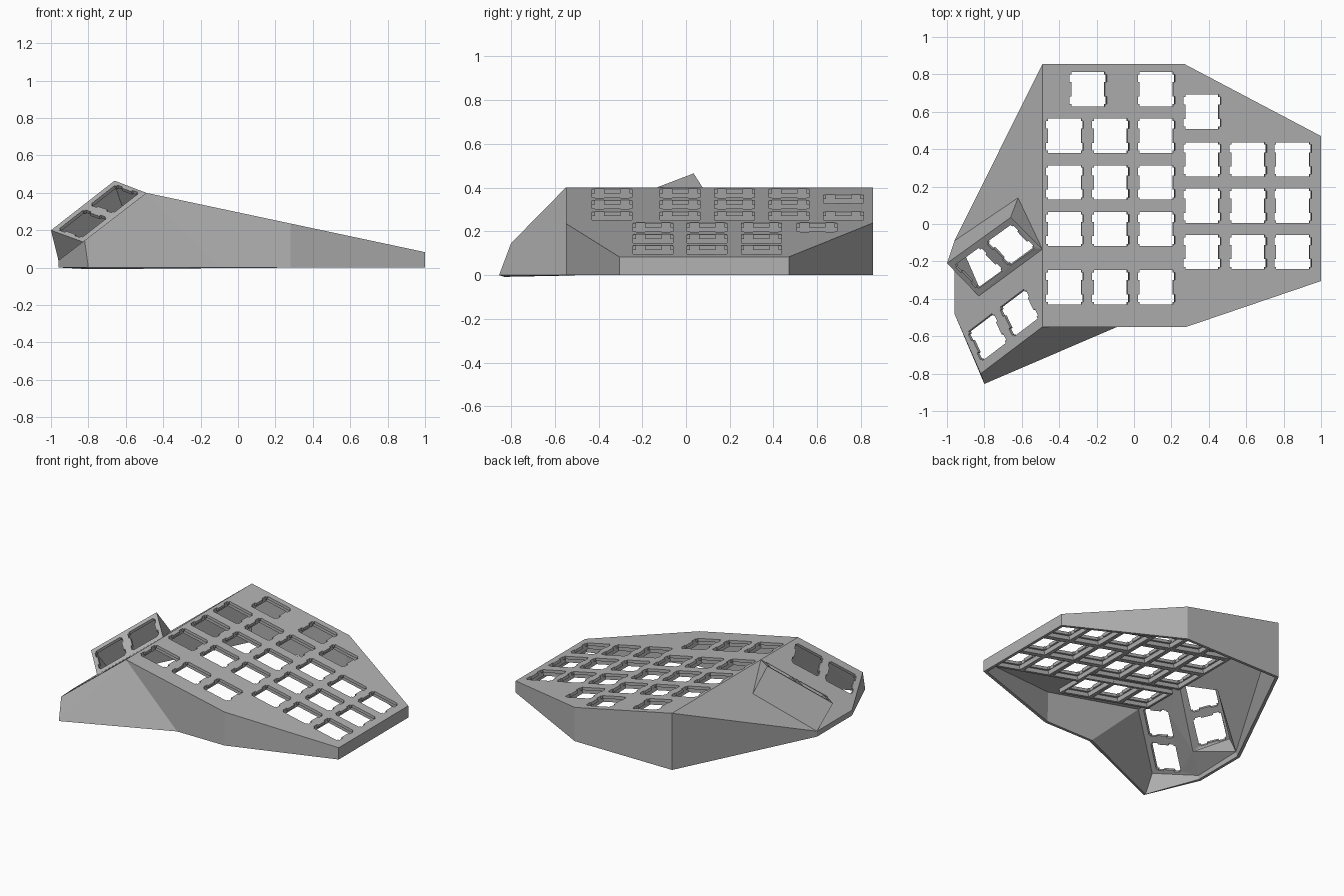
import bpy, bmesh
from math import atan2, cos, sin
from mathutils import Vector as V

cube = bpy.data.objects.get("Cube")
if cube:
    bpy.data.objects.remove(cube)

PITCH, WALL = 0.249, 0.02

grey = bpy.data.materials.new("plain grey")
grey.use_nodes = True
grey.diffuse_color = (0.45, 0.45, 0.45, 1)
grey.node_tree.nodes["Principled BSDF"].inputs["Base Color"].default_value = (0.45, 0.45, 0.45, 1)


def deck(x, y):
    """Point on the main key deck, which falls to the outer side."""
    return V((x, y, 0.4 - 0.2127 * (x + 0.49)))


def slope(x, y):
    """Point on the steep thumb slope."""
    return V((x, y, 0.4 + 0.77 * (x + 0.49)))


def finish(bm, name):
    mesh = bpy.data.meshes.new(name)
    bm.to_mesh(mesh)
    bm.free()
    mesh.materials.append(grey)
    ob = bpy.data.objects.new(name, mesh)
    bpy.context.collection.objects.link(ob)
    return ob


# Corner points of the case
points = {
    "ridge_front": deck(-0.49, -0.55), "ridge_mid": deck(-0.49, -0.135),
    "ridge_back": deck(-0.49, 0.855), "back": deck(0.27, 0.855),
    "side_back": deck(1, 0.47), "side_front": deck(1, -0.305),
    "front": deck(0.28, -0.55),
    "tip": slope(-0.82, -0.80), "low_front": slope(-0.96, -0.48),
    "low_back": slope(-0.96, -0.09), "pod_front": slope(-0.83, -0.385),
    "pod_back": slope(-0.62, 0.14),
    "pod_left": V((-1, -0.21, 0.2)), "pod_top": V((-0.66, 0.035, 0.465)),
    "tip_foot": V((-0.80, -0.855, 0)), "kink_foot": V((-0.09, -0.55, 0)),
}
for key in ("ridge_back", "back", "side_back", "side_front", "front", "low_front", "low_back"):
    p = points[key]
    points[key + "_foot"] = V((p.x, p.y, 0))

# Key positions on the deck
keys = [(x, y) for x in (-0.37, -0.125, 0.12) for y in (0.472, 0.222, -0.027, -0.338)]
keys += [(x, y) for x in (0.365, 0.61, 0.85) for y in (0.345, 0.097, -0.15)]
keys += [(-0.245, 0.72), (0.12, 0.72), (0.365, 0.6)]
tilt = atan2(0.2127, 1)
deck_u, deck_v = V((cos(tilt), 0, -sin(tilt))), V((0, 1, 0))
deck_n = deck_u.cross(deck_v)

# Switch opening: a square with two clip notches on each side
A, B, N1, N2 = 0.0915, 0.102, 0.038, 0.079
half = [(A, -A), (A, -N2), (B, -N2), (B, -N1), (A, -N1),
        (A, N1), (B, N1), (B, N2), (A, N2), (A, A)]
opening = half + [(-x, -y) for x, y in half]

bm = bmesh.new()
verts = {k: bm.verts.new(p) for k, p in points.items()}


def loop_edges(vs):
    return [bm.edges.get((a, b)) or bm.edges.new((a, b)) for a, b in zip(vs, vs[1:] + vs[:1])]


def plate(names, centres, u, v):
    """Flat panel pierced by switch openings."""
    edges = loop_edges([verts[n] for n in names.split()])
    for c in centres:
        edges += loop_edges([bm.verts.new(c + u * x + v * y) for x, y in opening])
    bmesh.ops.triangle_fill(bm, use_beauty=True, use_dissolve=False, edges=edges, normal=u.cross(v))


# Main deck
plate("ridge_front front side_front side_back back ridge_back ridge_mid",
      [deck(x, y) for x, y in keys], deck_u, deck_v)

# Thumb slope
u = (points["ridge_front"] - points["tip"]).normalized()
n = V((-0.77, 0, 1)).normalized()
plate("ridge_front ridge_mid pod_front low_back low_front tip",
      [slope(-0.785, -0.605), slope(-0.615, -0.475)], u, n.cross(u))

# Raised thumb pod
origin = points["pod_left"]
along = points["pod_top"] - origin
down = points["pod_front"] - origin
u = along.normalized()
n = down.cross(along).normalized()
plate("pod_left pod_front ridge_mid pod_top",
      [origin + along * t + down * 0.5 for t in (0.25, 0.75)], u, n.cross(u))

# Pod sides, rear slope and outer walls
panels = ["pod_left pod_top pod_back low_back", "pod_top ridge_mid pod_back",
          "pod_left low_back pod_front", "ridge_mid ridge_back low_back pod_back",
          "ridge_front front front_foot kink_foot", "ridge_front kink_foot tip_foot",
          "ridge_front tip_foot tip", "tip tip_foot low_front_foot low_front"]
rim = "low_front low_back ridge_back back side_back side_front front".split()
panels += [f"{a} {b} {b}_foot {a}_foot" for a, b in zip(rim, rim[1:])]
for panel in panels:
    bm.faces.new([verts[n] for n in panel.split()])

bmesh.ops.recalc_face_normals(bm, faces=bm.faces)
deck_face = next(f for f in verts["side_front"].link_faces if abs(f.normal.z) > 0.9)
if deck_face.normal.z < 0:
    bmesh.ops.reverse_faces(bm, faces=bm.faces)
case = finish(bm, "keyboard_case")
shell = case.modifiers.new("shell", "SOLIDIFY")
shell.thickness, shell.offset, shell.use_even_offset = WALL, -1, True

# Stiffening frames under the deck, one around each key
bm = bmesh.new()
for x, y in keys:
    rings = []
    for r, d in ((PITCH / 2, 0.015), (PITCH / 2, 0.048), (0.106, 0.048), (0.106, 0.015)):
        c = deck(x, y) - deck_n * d
        rings.append([bm.verts.new(c + deck_u * r * i + deck_v * r * j)
                      for i, j in ((-1, -1), (1, -1), (1, 1), (-1, 1))])
    for k in range(4):
        a, b = rings[k], rings[(k + 1) % 4]
        for i in range(4):
            j = (i + 1) % 4
            bm.faces.new((a[i], a[j], b[j], b[i]))
bmesh.ops.recalc_face_normals(bm, faces=bm.faces)
finish(bm, "deck_ribs")
